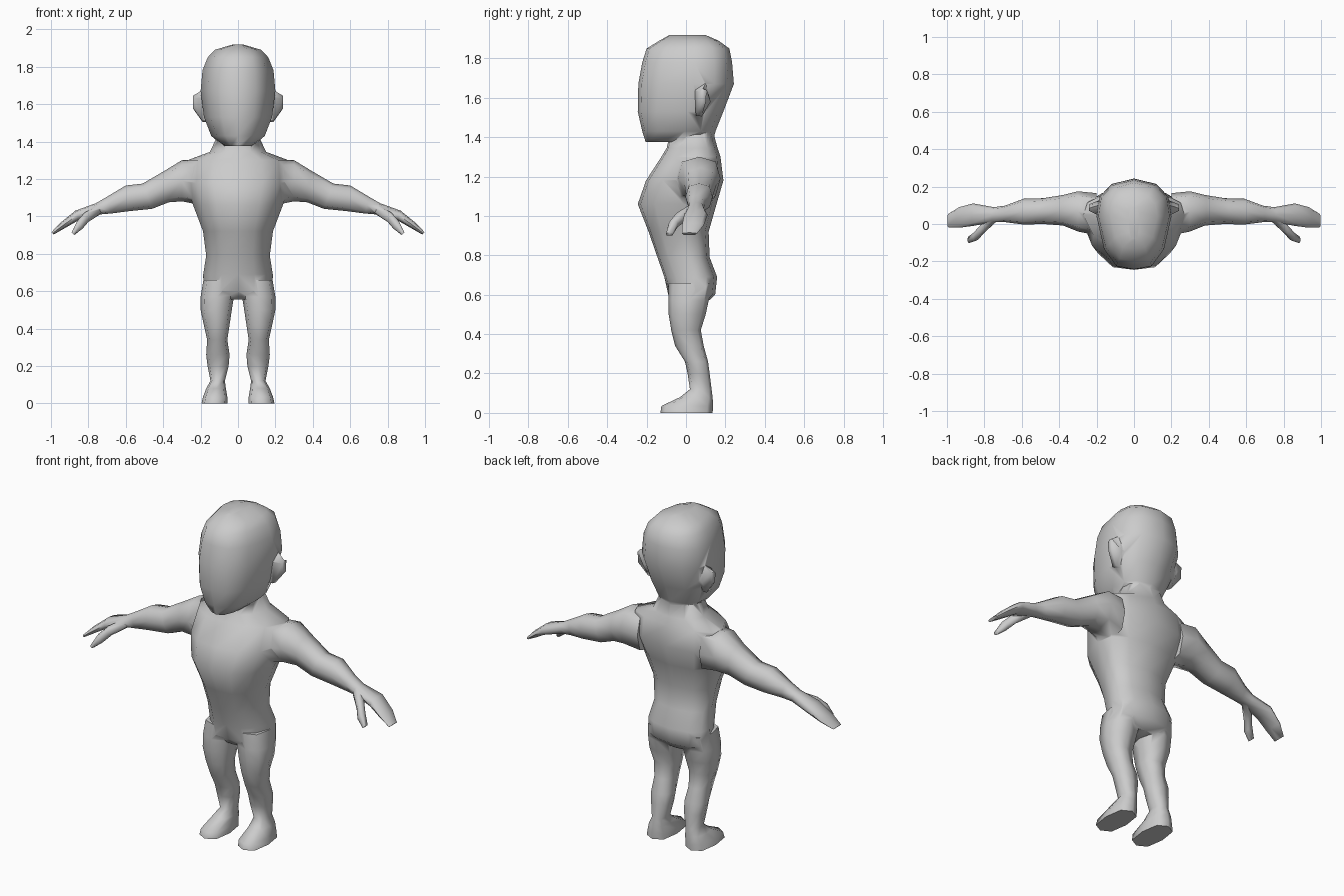
import bpy, bmesh, math

# Half outline of a head/torso section: (fraction of half width, fraction of depth)
EGG = [(0, 0), (.47, .035), (.8, .22), (1, .58), (.92, .8), (.6, .94), (0, 1)]


def loft(name, rings):
    """Closed skin through a list of rings of points."""
    bm = bmesh.new()
    loops = [[bm.verts.new(p) for p in r] for r in rings]
    n = len(loops[0])
    for a, b in zip(loops, loops[1:]):
        for i in range(n):
            bm.faces.new((a[i], a[(i + 1) % n], b[(i + 1) % n], b[i]))
    bm.faces.new(loops[0])
    bm.faces.new(loops[-1][::-1])
    bmesh.ops.recalc_face_normals(bm, faces=bm.faces)
    me = bpy.data.meshes.new(name)
    bm.to_mesh(me)
    bm.free()
    ob = bpy.data.objects.new(name, me)
    bpy.context.collection.objects.link(ob)
    return ob


def egg(z, yf, yb, w):
    half = EGG + [(-x, y) for x, y in EGG[-2:0:-1]]
    return [(x * w, yf + y * (yb - yf), z) for x, y in half]


def octagon():
    for k in range(8):
        a = k * math.pi / 4
        f = 1.1 if k % 2 else 1.0
        yield math.cos(a) * f, math.sin(a) * f


def flat_ring(s, z, x0, x1, yf, yb):
    return [(s * ((x0 + x1) / 2 + c * (x1 - x0) / 2),
             (yf + yb) / 2 + d * (yb - yf) / 2, z) for c, d in octagon()]


def side_ring(s, xt, zt, xb, zb, yf, yb):
    return [(s * ((xt + xb) / 2 + d * (xt - xb) / 2),
             (yf + yb) / 2 + c * (yb - yf) / 2,
             (zt + zb) / 2 + d * (zt - zb) / 2) for c, d in octagon()]


# Torso and neck: z, front y, back y, half width
body = loft("body", [egg(*r) for r in [
    (.555, -.05, .1, .11), (.6, -.09, .148, .185), (.69, -.11, .158, .186),
    (.79, -.145, .12, .17), (.92, -.19, .115, .187), (1.06, -.245, .155, .24),
    (1.18, -.203, .19, .28), (1.3, -.125, .175, .27), (1.345, -.098, .16, .15),
    (1.42, -.08, .14, .115)]])

# Head
head = loft("head", [egg(*r) for r in [
    (1.375, -.205, .135, .08), (1.43, -.222, .15, .143), (1.53, -.245, .19, .182),
    (1.67, -.242, .243, .2), (1.78, -.222, .234, .19), (1.85, -.2, .22, .162),
    (1.89, -.135, .165, .125), (1.918, -.085, .1, .03)]])

LEG = [(.66, .01, .185, -.09, .14), (.57, .022, .2, -.09, .115), (.5, .033, .2, -.088, .1),
       (.42, .045, .183, -.075, .075), (.34, .057, .165, -.055, .09),
       (.26, .045, .17, -.005, .112), (.2, .05, .163, .008, .12),
       (.12, .07, .147, .02, .13), (.08, .065, .17, -.03, .135),
       (.035, .057, .187, -.125, .138), (0, .055, .195, -.13, .135)]
ARM = [(.2, 1.3, .2, 1.06, -.06, .165), (.3, 1.3, .3, 1.08, -.04, .175),
       (.39, 1.245, .37, 1.075, -.008, .155), (.51, 1.175, .46, 1.04, 0, .138),
       (.6, 1.165, .58, 1.028, -.003, .135), (.7, 1.105, .68, 1.015, .01, .098),
       (.76, 1.07, .74, 1.01, .01, .09), (.87, 1.03, .85, .98, -.01, .11),
       (.95, .965, .92, .94, -.02, .09), (.998, .915, .985, .903, -.02, .055)]
THUMB = [(.75, 1.06, .73, 1.015, .01, .06), (.82, 1.02, .8, .97, -.055, .005),
         (.86, .975, .83, .935, -.09, -.04), (.89, .915, .875, .9, -.102, -.065)]
# Ear outline at the tip and at the root: y, z
EAR_TIP = [(.085, 1.645), (.07, 1.63), (.075, 1.58), (.1, 1.575), (.105, 1.64)]
EAR_ROOT = [(.1, 1.675), (.045, 1.64), (.05, 1.51), (.08, 1.505), (.125, 1.58)]

# Limbs and ears on both sides
parts = [head]
for s in (1, -1):
    parts += [
        loft("leg", [flat_ring(s, *r) for r in LEG]),
        loft("arm", [side_ring(s, *r) for r in ARM]),
        loft("thumb", [side_ring(s, *r) for r in THUMB]),
        loft("ear", [[(s * .15, y, z) for y, z in EAR_ROOT],
                     [(s * .19, y, z) for y, z in EAR_ROOT],
                     [(s * .24, y, z) for y, z in EAR_TIP]])]

# Fuse everything into one skin
bpy.context.view_layer.objects.active = body
for p in parts:
    m = body.modifiers.new("union", 'BOOLEAN')
    m.operation, m.solver, m.object = 'UNION', 'EXACT', p
    bpy.ops.object.modifier_apply(modifier=m.name)
    bpy.data.objects.remove(p)

bpy.ops.object.select_all(action='DESELECT')
body.select_set(True)
bpy.ops.object.shade_smooth_by_angle(angle=math.radians(70))
